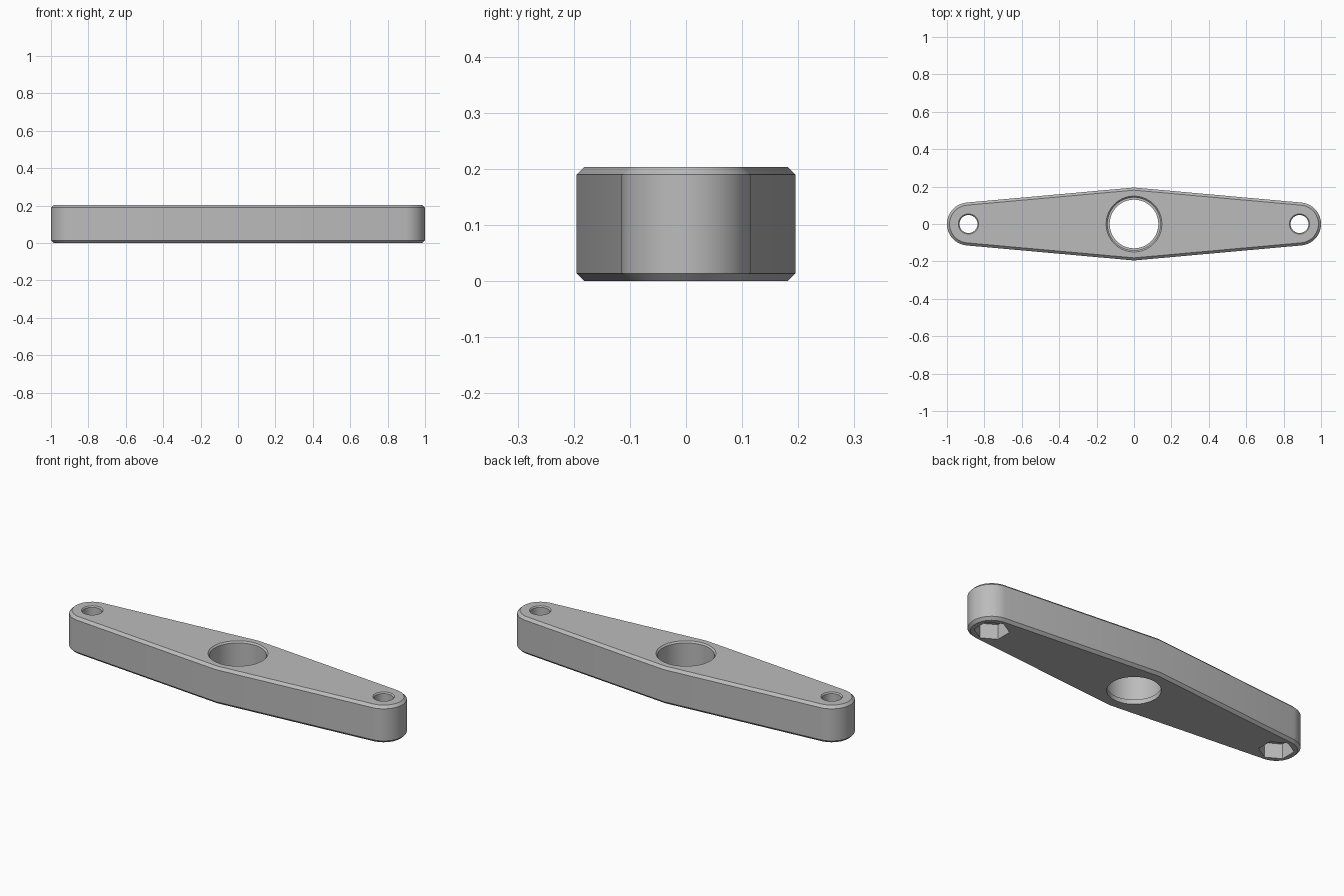
import bpy
import bmesh
from math import sin, cos, pi, asin, atan2, hypot

HEIGHT = 0.204
CHAMFER = 0.014
END_X, END_R, MID_Y = 0.885, 0.115, 0.195

if "Cube" in bpy.data.objects:
    bpy.data.objects.remove(bpy.data.objects["Cube"], do_unlink=True)

grey = bpy.data.materials.new("satin grey")
grey.use_nodes = True
colour = (0.5, 0.5, 0.5, 1)
grey.diffuse_color = colour
grey.node_tree.nodes["Principled BSDF"].inputs["Base Color"].default_value = colour


def loft(name, sections):
    """Closed solid through a stack of (outline, z) sections."""
    bm = bmesh.new()
    rings = [[bm.verts.new((x, y, z)) for x, y in pts] for pts, z in sections]
    n = len(rings[0])
    for low, high in zip(rings, rings[1:]):
        for i in range(n):
            j = (i + 1) % n
            bm.faces.new((low[i], low[j], high[j], high[i]))
    bm.faces.new(rings[0][::-1])
    bm.faces.new(rings[-1])
    mesh = bpy.data.meshes.new(name)
    bm.to_mesh(mesh)
    bm.free()
    mesh.materials.append(grey)
    obj = bpy.data.objects.new(name, mesh)
    bpy.context.collection.objects.link(obj)
    return obj


def circle(r, n=64, x=0, start=0):
    return [(x + r * cos(start + 2 * pi * i / n), r * sin(start + 2 * pi * i / n))
            for i in range(n)]


def bar_outline(inset, steps=32):
    """Rounded ends joined by straight tangents to a ridge at mid length."""
    slope = asin(MID_Y / hypot(MID_Y, END_X)) - asin(END_R / hypot(MID_Y, END_X))
    r, tip = END_R - inset, MID_Y - inset / cos(slope)
    limit = pi / 2 - slope
    arc = [-limit + 2 * limit * i / steps for i in range(steps + 1)]
    half = [(END_X + r * cos(a), r * sin(a)) for a in arc] + [(0, tip)]
    return half + [(-x, -y) for x, y in half]


# Tapered bar with chamfered rims
bar = loft("spinner_bar", [(bar_outline(CHAMFER), 0), (bar_outline(0), CHAMFER),
                           (bar_outline(0), HEIGHT - CHAMFER),
                           (bar_outline(CHAMFER), HEIGHT)])

# Central bore with a retaining lip below and a chamfered mouth above
OVER = 0.02
LIP = 0.025
cutters = [
    loft("bore_cutter", [(circle(0.141, 96), LIP), (circle(0.141, 96), HEIGHT - 0.008),
                         (circle(0.149 + OVER, 96), HEIGHT + OVER)]),
    loft("lip_cutter", [(circle(0.13, 96), -OVER), (circle(0.13, 96), LIP + OVER)]),
]

# End bolt holes with hexagonal nut pockets underneath
for side in (-1, 1):
    x = side * END_X
    cutters.append(loft("bolt_cutter", [
        (circle(0.048, 48, x), 0.05), (circle(0.048, 48, x), HEIGHT - 0.006),
        (circle(0.054 + OVER, 48, x), HEIGHT + OVER)]))
    cutters.append(loft("nut_cutter", [
        (circle(0.086, 6, x, pi / 6), -OVER), (circle(0.086, 6, x, pi / 6), 0.08)]))

bpy.context.view_layer.objects.active = bar
bar.select_set(True)
for cutter in cutters:
    cutter.hide_render = True
    mod = bar.modifiers.new("cut", 'BOOLEAN')
    mod.operation = 'DIFFERENCE'
    mod.solver = 'EXACT'
    mod.object = cutter
    bpy.ops.object.modifier_apply(modifier=mod.name)
    bpy.data.objects.remove(cutter, do_unlink=True)

bpy.ops.object.shade_smooth_by_angle(angle=pi / 9)
